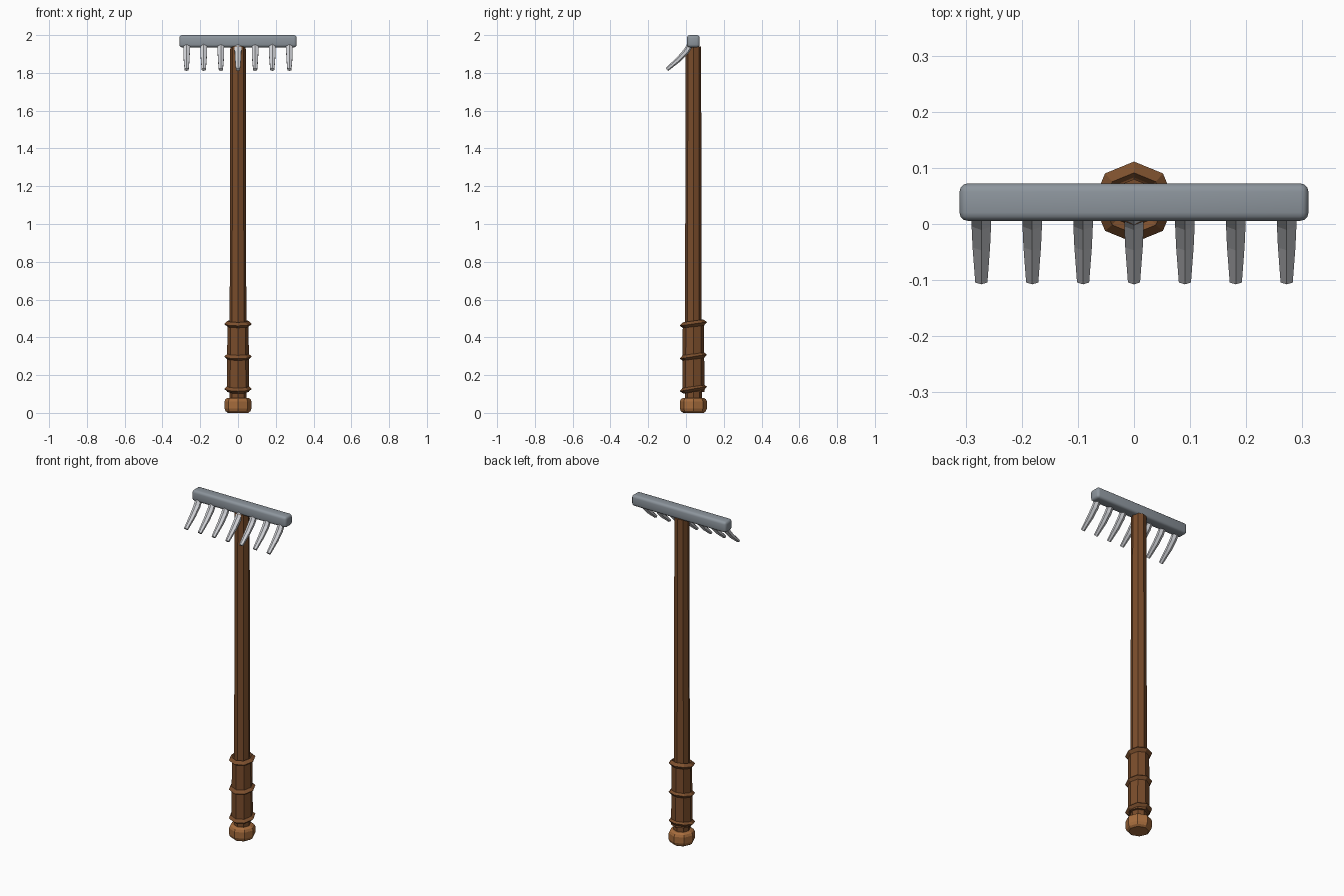
import bpy, bmesh
from math import sin, cos, pi, radians
from mathutils import Vector, Matrix

if "Cube" in bpy.data.objects:
    bpy.data.objects.remove(bpy.data.objects["Cube"])


def material(name, rgb):
    m = bpy.data.materials.new(name)
    m.use_nodes = True
    m.diffuse_color = (*rgb, 1)
    m.node_tree.nodes["Principled BSDF"].inputs["Base Color"].default_value = (*rgb, 1)
    return m


wood = material("brown wood", (0.19, 0.072, 0.024))
band_wood = material("band leather", (0.205, 0.08, 0.027))
knob_wood = material("light wood", (0.38, 0.15, 0.046))
bar_metal = material("blue grey metal", (0.265, 0.3, 0.335))
tine_metal = material("pale grey metal", (0.63, 0.64, 0.67))

AXIS_Y = 0.039


def finish(bm, name, mat):
    bmesh.ops.recalc_face_normals(bm, faces=bm.faces)
    mesh = bpy.data.meshes.new(name)
    bm.to_mesh(mesh)
    bm.free()
    mesh.materials.append(mat)
    ob = bpy.data.objects.new(name, mesh)
    bpy.context.collection.objects.link(ob)
    return ob


def loft(bm, rings, closed=False):
    """Skin a list of vertex rings, capping the ends unless closed."""
    loops = [[bm.verts.new(p) for p in ring] for ring in rings]
    n = len(loops[0])
    pairs = list(zip(loops, loops[1:]))
    if closed:
        pairs.append((loops[-1], loops[0]))
    else:
        bm.faces.new(loops[0])
        bm.faces.new(loops[-1])
    for a, b in pairs:
        for i in range(n):
            j = (i + 1) % n
            bm.faces.new((a[i], a[j], b[j], b[i]))


def octagon(radius, z):
    return [Vector((radius * cos(i * pi / 4), AXIS_Y + radius * sin(i * pi / 4), z))
            for i in range(8)]


def turned(name, profile, mat):
    bm = bmesh.new()
    loft(bm, [octagon(r, z) for r, z in profile])
    return finish(bm, name, mat)


# Wooden handle: shaft, thicker grip and rounded end knob
turned("shaft", [(0.045, 0.04), (0.041, 1.94)], wood)
turned("grip", [(0.059, 0.11), (0.056, 0.47)], wood)
turned("end_knob", [(0.054, 0), (0.066, 0.009), (0.072, 0.024),
                    (0.072, 0.06), (0.066, 0.073), (0.054, 0.08)], knob_wood)

# Slightly tilted diamond-section bands around the grip
for k, (z, tilt) in enumerate([(0.127, 10), (0.298, 9), (0.471, 8)]):
    bm = bmesh.new()
    section = [(0.073, 0), (0.055, 0.016), (0.04, 0), (0.055, -0.016)]
    loft(bm, [octagon(r, dz) for r, dz in section], closed=True)
    pivot = Vector((0, AXIS_Y, 0))
    spin = Matrix.Rotation(radians(tilt), 3, 'X')
    for v in bm.verts:
        v.co = pivot + spin @ (v.co - pivot) + Vector((0, 0, z))
    finish(bm, f"grip_band_{k + 1}", band_wood)

# Rounded metal head bar
bm = bmesh.new()
bmesh.ops.create_cube(bm, size=1)
for v in bm.verts:
    v.co = Vector((v.co.x * 0.622, v.co.y * 0.067 + AXIS_Y, v.co.z * 0.065 + 1.9675))
bmesh.ops.bevel(bm, geom=bm.edges[:], offset=0.015, segments=3, profile=0.5,
                affect='EDGES')
bar = finish(bm, "head_bar", bar_metal)
bpy.context.view_layer.objects.active = bar
bar.select_set(True)
bpy.ops.object.shade_smooth_by_angle(angle=radians(40))
bar.select_set(False)

# Seven tapered, gently curved six-sided tines
path = [(0.024, 1.952, 0.02), (0.002, 1.915, 0.02),
        (-0.037, 1.873, 0.018), (-0.101, 1.818, 0.0125)]
for k in range(7):
    x = (k - 3) * 0.0907
    rings = []
    for i, (y, z, r) in enumerate(path):
        before, after = path[max(i - 1, 0)], path[min(i + 1, len(path) - 1)]
        along = Vector((0, after[0] - before[0], after[1] - before[1])).normalized()
        side = Vector((1, 0, 0))
        up = side.cross(along)
        rings.append([Vector((x, y, z)) + side * r * sin(a * pi / 3)
                      + up * r * 0.8 * cos(a * pi / 3) for a in range(6)])
    bm = bmesh.new()
    loft(bm, rings)
    finish(bm, f"tine_{k + 1}", tine_metal)
